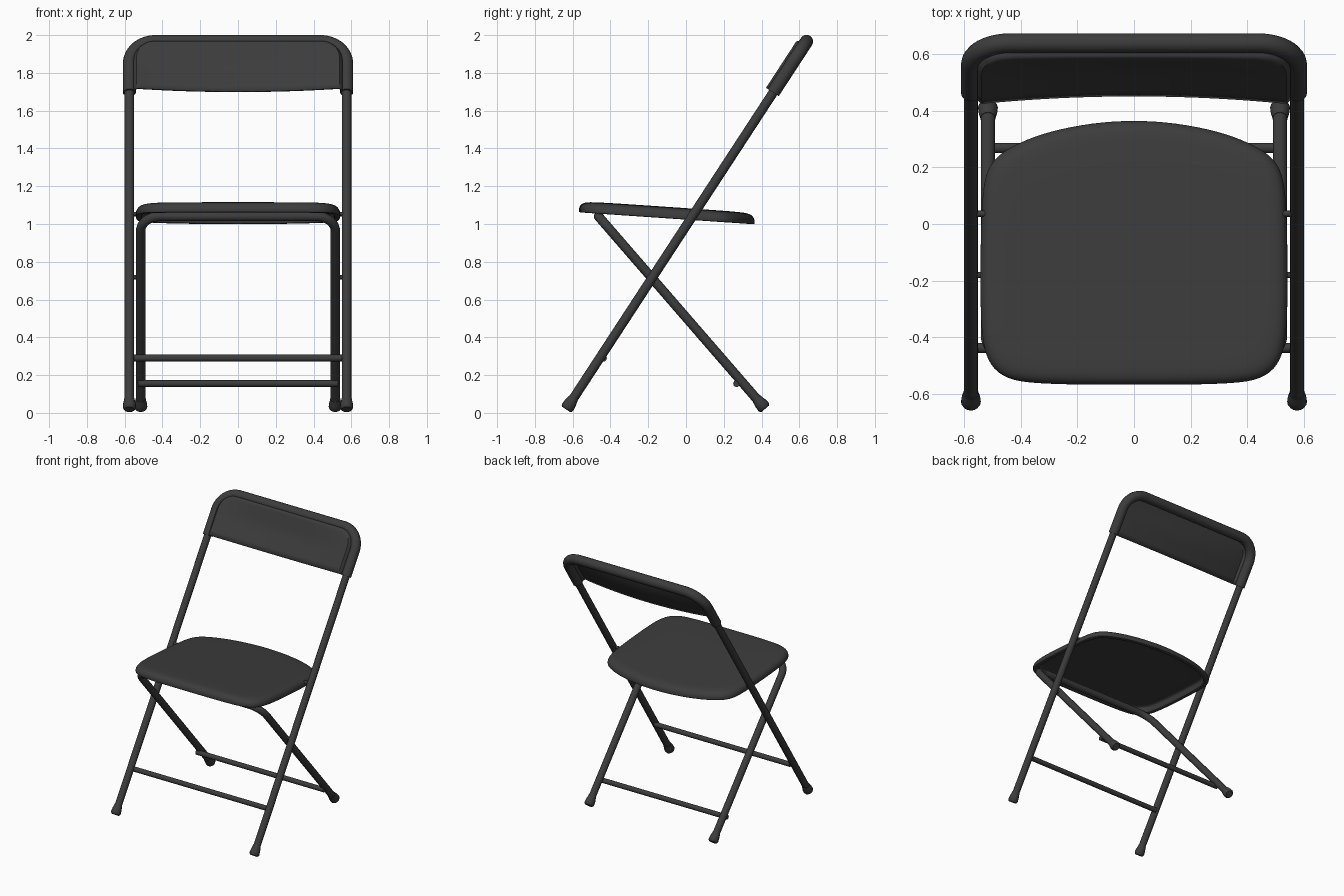
import bpy, bmesh, math
from mathutils import Vector

if "Cube" in bpy.data.objects:
    bpy.data.objects.remove(bpy.data.objects["Cube"])

mat = bpy.data.materials.new("charcoal")
mat.diffuse_color = (0.045, 0.045, 0.045, 1)
mat.use_nodes = True
mat.node_tree.nodes["Principled BSDF"].inputs["Base Color"].default_value = mat.diffuse_color


def finish(obj, angle=40):
    bpy.ops.object.select_all(action='DESELECT')
    obj.select_set(True)
    bpy.context.view_layer.objects.active = obj
    if obj.type == 'CURVE':
        bpy.ops.object.convert(target='MESH')
        obj = bpy.context.view_layer.objects.active
    obj.data.materials.clear()
    obj.data.materials.append(mat)
    bpy.ops.object.shade_smooth_by_angle(angle=math.radians(angle))


def tube(name, pts, r, radii=None):
    cu = bpy.data.curves.new(name, 'CURVE')
    cu.dimensions = '3D'
    cu.bevel_depth = r
    cu.bevel_resolution = 6
    cu.use_fill_caps = True
    sp = cu.splines.new('POLY')
    sp.points.add(len(pts) - 1)
    for i, p in enumerate(pts):
        sp.points[i].co = (*p, 1)
        sp.points[i].radius = radii[i] / r if radii else 1
    ob = bpy.data.objects.new(name, cu)
    bpy.context.collection.objects.link(ob)
    finish(ob)


def mesh_object(name, bm):
    bmesh.ops.recalc_face_normals(bm, faces=bm.faces)
    me = bpy.data.meshes.new(name)
    bm.to_mesh(me)
    bm.free()
    ob = bpy.data.objects.new(name, me)
    bpy.context.collection.objects.link(ob)
    return ob


def u_path(base, d, half, start, length, rad):
    """Upside-down U with rounded corners in the plane of x and d."""
    arc = [(half - rad + rad * math.cos(a), length - rad + rad * math.sin(a))
           for a in (math.pi / 2 * i / 12 for i in range(13))]
    right = [(half, start)] + arc
    flat = right + [(-x, v) for x, v in reversed(right)]
    return [Vector((x, 0, 0)) + base + d * v for x, v in flat]


# Two slanted planes: main frame and rear legs
A0, A1 = Vector((0, -0.62, 0.04)), Vector((0, 0.638, 1.966))
B0, B1 = Vector((0, 0.395, 0.05)), Vector((0, -0.463, 1.04))
dA, LA = (A1 - A0).normalized(), (A1 - A0).length
dB, LB = (B1 - B0).normalized(), (B1 - B0).length
nA = Vector((0, dA.z, -dA.y))          # points backwards
V0 = 1.978                             # lower edge of backrest along frame

# Tubular frames and thicker rolled backrest edge
tube("main_frame", u_path(A0, dA, 0.575, 0, LA, 0.14), 0.025)
tube("rear_leg_frame", u_path(B0, dB, 0.515, 0, LB, 0.10), 0.025)
tube("backrest_rolled_edge", u_path(A0, dA, 0.575, V0, LA, 0.14), 0.035)

# Rubber feet
for label, base, d, half in (("front", A0, dA, 0.575), ("rear", B0, dB, 0.515)):
    tip = base - d * ((base.z - 0.033 * abs(d.y)) / d.z)
    for side, s in (("right", 1), ("left", -1)):
        pts = [tip + Vector((s * half, 0, 0)) + d * t
               for t in (0, 0.006, 0.014, 0.04, 0.056, 0.07)]
        tube(f"{label}_{side}_foot", pts, 0.034,
             [0.026, 0.032, 0.035, 0.033, 0.029, 0.027])

# Cross bars
tube("front_crossbar", [(-0.56, -0.437, 0.29), (0.56, -0.437, 0.29)], 0.018)
tube("rear_crossbar", [(-0.53, 0.268, 0.155), (0.53, 0.268, 0.155)], 0.018)

# Pivot pins
for s, side in ((1, "right"), (-1, "left")):
    tube(f"{side}_leg_pivot", [(s * 0.50, -0.18, 0.718), (s * 0.58, -0.18, 0.718)], 0.011)
    tube(f"{side}_seat_pivot", [(s * 0.51, 0.036, 1.052), (s * 0.58, 0.036, 1.052)], 0.011)

# Backrest panel: thin bowed sheet with turned-back sides and top
bm = bmesh.new()
H, TOP, R = 0.556, LA - 0.012, 0.12
vs = [V0 + (TOP - R - V0) * i / 5 for i in range(5)]
vs += [TOP - R + R * math.sin(math.pi / 2 * i / 10) for i in range(11)]
N = 24
grid = []
for v in vs:
    k = max(0, (v - (TOP - R)) / R)
    h = H - R + R * math.sqrt(max(0, 1 - k * k))
    fade = min(1, (TOP - v) / 0.15)
    row = []
    for j in range(N + 1):
        x = h * math.sin(math.pi / 2 * (2 * j / N - 1))
        # distance to the outline controls the rounded edge
        side = H - abs(x)
        top = TOP - v
        if side < R and top < R:
            dist = R - math.hypot(R - side, R - top)
        else:
            dist = min(side, top)
        e = min(1, max(0, dist) / 0.022)
        lift = 0.005 + 0.043 * math.sqrt(1 - (1 - e) ** 2)
        bow = 0.034 * (1 - (x / H) ** 2) * fade
        p = A0 + dA * v - nA * (lift - bow * e)
        row.append(bm.verts.new(p + Vector((x, 0, 0))))
    grid.append(row)
for a, b in zip(grid, grid[1:]):
    for j in range(N):
        bm.faces.new((a[j], a[j + 1], b[j + 1], b[j]))
panel = mesh_object("backrest_panel", bm)
if panel.data.polygons[0].normal.y > 0:
    panel.data.flip_normals()
sol = panel.modifiers.new("thickness", 'SOLIDIFY')
sol.thickness = 0.01
sol.offset = -1
finish(panel, 50)

# Seat: lofted pan with rounded skirt, rolled rim and hollow underside
half = [(0, -.567), (.2, -.567), (.36, -.562), (.45, -.548), (.51, -.50),
        (.535, -.42), (.542, -.3), (.542, -.1), (.537, .08), (.525, .18),
        (.485, .243), (.40, .29), (.30, .327), (.15, .357), (0, .367)]
outline = half + [(-x, y) for x, y in half[-2:0:-1]]
rings = [(.25, 0), (.08, -.001), (.035, -.005), (.012, -.016), (0, -.036),
         (0, -.058), (.004, -.061), (.03, -.061), (.034, -.057),
         (.036, -.02), (.06, -.014), (.25, -.014)]
bm = bmesh.new()


def seat_vert(x, y, inset, dz):
    px = x * (.54 - inset) / .54
    py = -.1 + (y + .1) * (.466 - inset) / .466
    return bm.verts.new((px, py, 1.084 - .068 * py + dz))


loops = [[seat_vert(x, y, i, z) for x, y in outline] for i, z in rings]
n = len(outline)
for a, b in zip(loops, loops[1:]):
    for j in range(n):
        bm.faces.new((a[j], a[(j + 1) % n], b[(j + 1) % n], b[j]))
for ring, dz in ((loops[0], 0), (loops[-1], -.014)):
    c = seat_vert(0, -.1, 0, dz)
    for j in range(n):
        bm.faces.new((ring[j], ring[(j + 1) % n], c))
seat = mesh_object("seat", bm)
sub = seat.modifiers.new("smooth", 'SUBSURF')
sub.levels = sub.render_levels = 2
finish(seat, 60)
